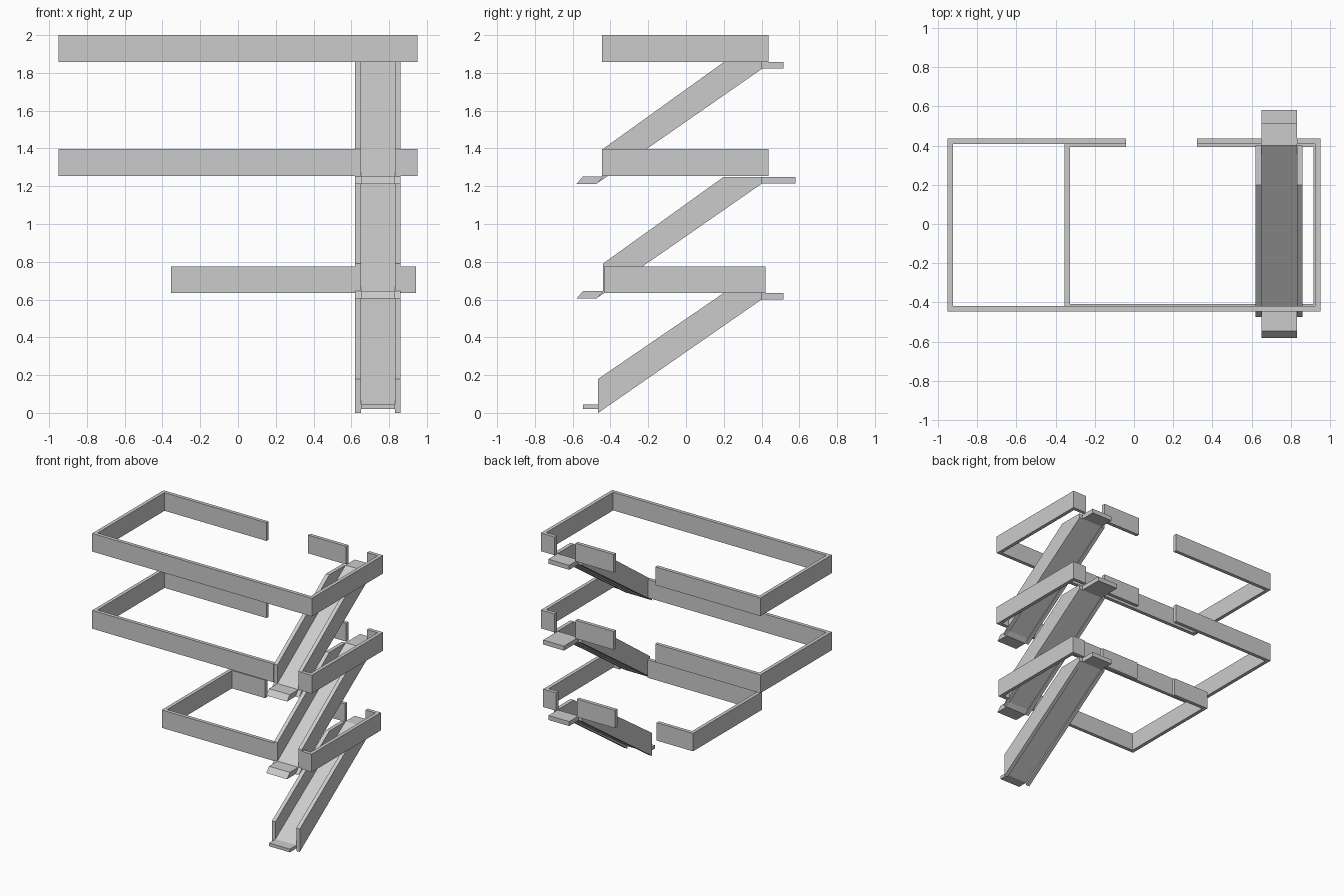
import bpy
import bmesh
from mathutils import Vector

cube = bpy.data.objects.get("Cube")
if cube:
    bpy.data.objects.remove(cube, do_unlink=True)

grey = bpy.data.materials.new("plain grey")
grey.use_nodes = True
colour = (0.6, 0.6, 0.6, 1)
grey.diffuse_color = colour
grey.node_tree.nodes["Principled BSDF"].inputs["Base Color"].default_value = colour


def prism(name, outline, sweep):
    """Extrude a closed outline of 3D points along a vector."""
    bm = bmesh.new()
    face = bm.faces.new([bm.verts.new(p) for p in outline])
    grown = bmesh.ops.extrude_face_region(bm, geom=[face], use_keep_orig=True)
    moved = [v for v in grown["geom"] if isinstance(v, bmesh.types.BMVert)]
    bmesh.ops.translate(bm, verts=moved, vec=Vector(sweep))
    bmesh.ops.recalc_face_normals(bm, faces=bm.faces[:])
    mesh = bpy.data.meshes.new(name)
    bm.to_mesh(mesh)
    bm.free()
    mesh.materials.append(grey)
    obj = bpy.data.objects.new(name, mesh)
    bpy.context.collection.objects.link(obj)


def side_prism(name, profile, x0, x1):
    """Extrude a (y, z) profile across the width."""
    prism(name, [(x0, y, z) for y, z in profile], (x1 - x0, 0, 0))


# Channel shared by all ramps: outer and inner sides
OUT0, IN0, IN1, OUT1 = 0.62, 0.65, 0.83, 0.86
THICK = 0.028


def railing(level, x0, x1, y0, y1, z0, z1, front_gap):
    """Mitred wall pieces around a floor, with openings for door and ramps."""
    def piece(name, path):
        inner = [(min(max(x, x0 + THICK), x1 - THICK),
                  min(max(y, y0 + THICK), y1 - THICK)) for x, y in path]
        outline = [(x, y, z0) for x, y in path + inner[::-1]]
        prism(f"{level}_railing_{name}", outline, (0, 0, z1 - z0))

    left = [(-0.04, y1), (x0, y1), (x0, y0)]
    right = [(x1, y0), (x1, y1), (IN1, y1)]
    if front_gap:
        piece("left_run", left + [(OUT0, y0)])
        piece("right_run", [(OUT1, y0)] + right)
    else:
        piece("main_run", left + right)
    piece("back_short", [(0.32, y1), (IN0, y1)])


def ramp(level, wall, floor, top_step, bottom_step):
    """Sloped channel with two side walls and a landing at each end."""
    side_prism(f"{level}_ramp_wall_a", wall, OUT0, IN0)
    side_prism(f"{level}_ramp_wall_b", wall, IN1, OUT1)
    side_prism(f"{level}_ramp_floor", floor, IN0, IN1)
    side_prism(f"{level}_top_landing", top_step, IN0, IN1)
    side_prism(f"{level}_bottom_landing", bottom_step, IN0, IN1)


def step(y0, y1, z0, z1):
    return [(y0, z0), (y1, z0), (y1, z1), (y0, z1)]


# Railings of the three floors
railing("lower", -0.355, 0.942, -0.435, 0.42, 0.635, 0.775, True)
railing("middle", -0.95, 0.95, -0.445, 0.437, 1.255, 1.398, True)
railing("upper", -0.95, 0.95, -0.445, 0.437, 1.858, 2.0, False)

# Ground ramp
ramp("lower",
     [(-0.465, 0.0), (-0.465, 0.18), (0.2, 0.635), (0.4, 0.635), (0.4, 0.6)],
     [(-0.465, 0.02), (-0.465, 0.045), (0.4, 0.635), (0.4, 0.61)],
     step(0.4, 0.515, 0.6, 0.635),
     step(-0.545, -0.465, 0.02, 0.045))

# Two upper ramps with bevelled lower landings
for level, base, top, reach in (("middle", 0.605, 1.25, 0.58),
                                ("upper", 1.212, 1.857, 0.515)):
    lip = base + 0.04
    ramp(level,
         [(-0.475, base), (-0.44, lip), (-0.44, base + 0.185),
          (0.2, top), (0.4, top), (0.4, top - 0.037)],
         [(-0.475, base + 0.012), (-0.44, lip), (0.4, top), (0.4, top - 0.028)],
         step(0.4, reach, top - 0.035, top),
         [(-0.58, base), (-0.545, lip), (-0.44, lip), (-0.475, base)])
